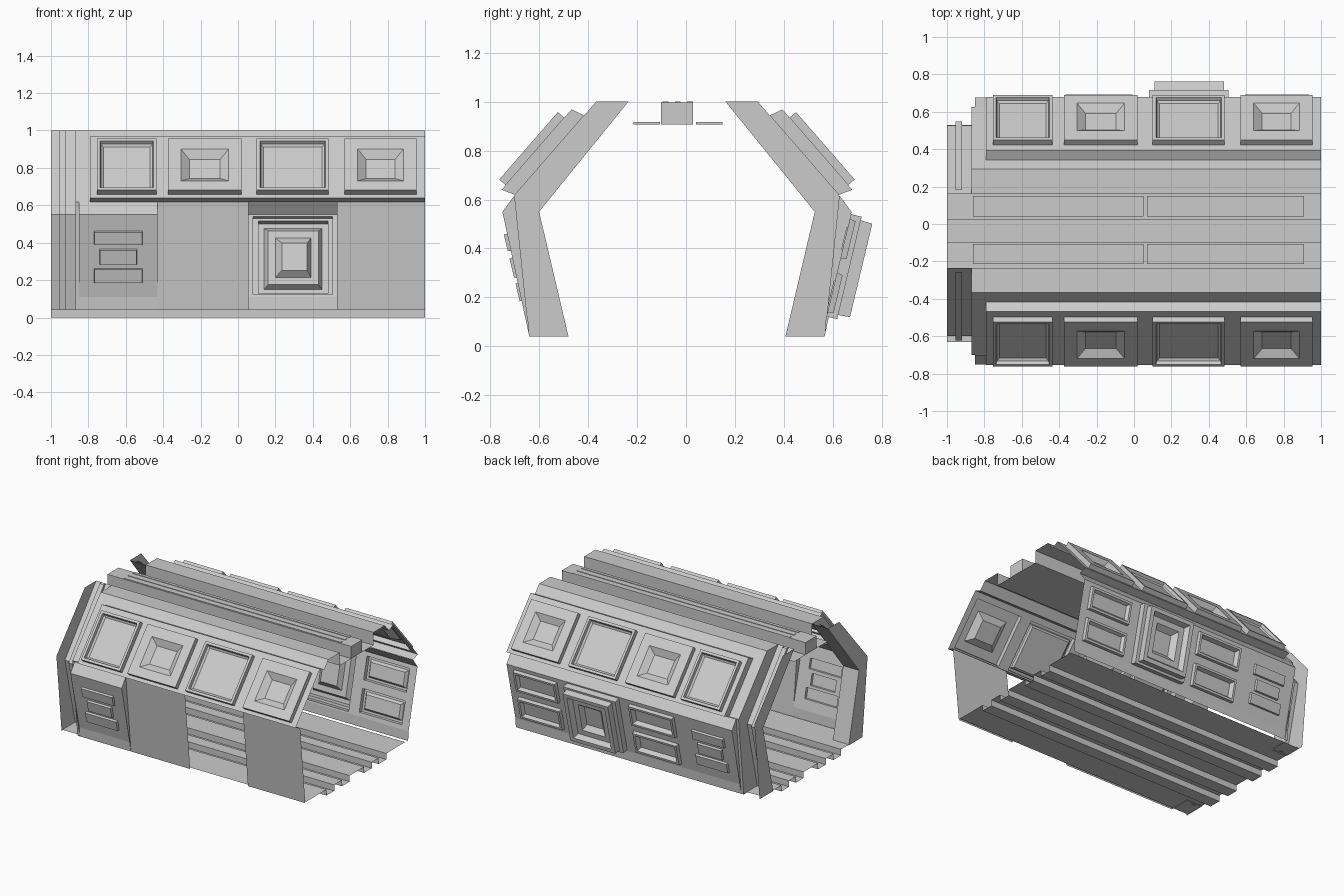
import bpy, bmesh
from mathutils import Vector

if "Cube" in bpy.data.objects:
    bpy.data.objects.remove(bpy.data.objects["Cube"])

CY = -0.037                      # mirror plane of the two walls
T, B, F = (-.367, 1.0), (-.70, .617), (-.64, .04)     # outer wall outline (y, z)
U, L = (-.75, .55), (-.645, .11)                      # bulged lower panel face
INNER = [(-.235, 1.0), (-.60, .55), (-.48, .04)]      # inner rib outline


def my(y, back):
    return 2 * CY - y if back else y


def finish(bm, name):
    bmesh.ops.remove_doubles(bm, verts=bm.verts, dist=1e-5)
    bmesh.ops.recalc_face_normals(bm, faces=bm.faces)
    me = bpy.data.meshes.new(name)
    bm.to_mesh(me)
    bm.free()
    ob = bpy.data.objects.new(name, me)
    bpy.context.collection.objects.link(ob)
    return ob


def face(bm, pts):
    bm.faces.new([bm.verts.new(p) for p in pts])


def strip(bm, prof, x0, x1, back=False):
    """Sheet swept along x from a (y, z) profile."""
    for (a, b), (c, d) in zip(prof, prof[1:]):
        a, c = my(a, back), my(c, back)
        face(bm, [(x0, a, b), (x1, a, b), (x1, c, d), (x0, c, d)])


def plane(p, q, back):
    """Maps (x, distance down the wall, height above it) to a point."""
    p, q = Vector(p), Vector(q)
    d = (q - p).normalized()
    n = Vector((d.y, -d.x))
    if n.x > 0:
        n = -n

    def at(x, s, h):
        v = p + d * s + n * h
        return (x, my(v.x, back), v.y)
    return at


def nested(bm, at, rects):
    """Stepped panel: rectangles (x0, x1, s0, s1, h) joined in turn, last one capped."""
    loops = [[at(a, c, h), at(b, c, h), at(b, d, h), at(a, d, h)] for a, b, c, d, h in rects]
    for p, q in zip(loops, loops[1:]):
        for i in range(4):
            j = (i + 1) % 4
            if (Vector(p[i]) - Vector(q[i])).length + (Vector(p[j]) - Vector(q[j])).length > 1e-5:
                face(bm, [p[i], p[j], q[j], q[i]])
    face(bm, loops[-1])


def inset(r, m, h):
    return (r[0] + m, r[1] - m, r[2] + m, r[3] - m, h)


def upper_wall(back):
    bm = bmesh.new()
    at = plane(T, B, back)
    H, P = .055, .09
    # border and step up to the raised layer
    for x0, x1, s0, s1, h0, h1 in ((-.87, 1, 0, .075, 0, 0), (-.79, 1, .075, .09, 0, H),
                                   (-.79, 1, .505, .525, 0, H)):
        face(bm, [at(x0, s0, h0), at(x1, s0, h0), at(x1, s1, h1), at(x0, s1, h1)])
    face(bm, [at(-.87, .075, 0), at(-.79, .075, 0), at(-.79, .505, 0), at(-.87, .505, 0)])
    face(bm, [at(-.79, .075, 0), at(-.79, .09, H), at(-.79, .525, H), at(-.79, .505, 0)])
    # four panels, alternating wide window and small tapered recess
    xs = [-.79, -.405, .06, .527, 1]
    px = [(-.755, -.435), (-.375, .02), (.10, .485), (.57, .955)]
    for i, (a, b) in enumerate(px):
        r = (a, b, .135, .50, 0)
        steps = [(xs[i], xs[i + 1], .09, .525, H), inset(r, 0, H), inset(r, 0, P)]
        if i % 2:
            o = (a + .07, b - .07, .21, .435, P)
            steps += [o, inset(o, .045, .057)]
        else:
            steps += [inset(r, .018, P), inset(r, .022, .07), inset(r, .035, .06)]
        nested(bm, at, steps)
    # flat top edge and riser down to the ceiling
    strip(bm, [T, INNER[0], (INNER[0][0], .905)], -.87, 1, back)
    finish(bm, ("back" if back else "front") + "_upper_wall")


def end_rib(back):
    """Recessed channel between two flank plates at the open end."""
    bm = bmesh.new()
    strip(bm, INNER, -1, -.87, back)
    outline = [INNER[0], T, B, F, INNER[2], INNER[1]]
    for x in (-.87, -1):
        for q in ((0, 1, 2, 5), (5, 2, 3, 4)):
            face(bm, [(x, my(outline[k][0], back), outline[k][1]) for k in q])
    # raised band along the channel
    band = [(y - .022, z) for y, z in INNER]
    strip(bm, band, -.955, -.92, back)
    for x in (-.955, -.92):
        for i in (0, 1):
            face(bm, [(x, my(y, back), z) for y, z in (INNER[i], INNER[i + 1], band[i + 1], band[i])])
    finish(bm, ("back" if back else "front") + "_end_rib")


def wedge(bm, x0, x1, back):
    """Top and bottom ledges of a bulged lower panel."""
    strip(bm, [B, U], x0, x1, back)
    strip(bm, [L, F], x0, x1, back)


def wedge_side(bm, x, back):
    face(bm, [(x, my(y, back), z) for y, z in (B, U, L, F)])


S = .4524                         # length of the bulged face


def vent_panel(bm, at, x0, x1):
    """Panel with three small raised plates."""
    plates = [(.08, .09, .165), (.11, .19, .275), (.08, .295, .375)]
    cuts = [0, .178, .285, S]
    for i, (m, s0, s1) in enumerate(plates):
        r = (x0 + m, x1 - m, s0, s1, 0)
        nested(bm, at, [(x0, x1, cuts[i], cuts[i + 1], 0), r, inset(r, .003, .016)])


def double_panel(bm, at, x0, x1, depth):
    """Panel with two framed recesses."""
    for s0, s1 in ((0, S / 2), (S / 2, S)):
        r = (x0 + .06, x1 - .06, s0 + .03, s1 - .03, 0)
        nested(bm, at, [(x0, x1, s0, s1, 0), r, inset(r, .004, .025),
                        inset(r, .02, .025), inset(r, .035, depth)])


# front lower wall: vent panel, plain sheets and an open doorway
bm = bmesh.new()
wedge(bm, -.85, -.43, False)
vent_panel(bm, plane(U, L, False), -.85, -.43)
wedge_side(bm, -.85, False)
wedge_side(bm, -.43, False)
for a, b in ((-.87, -.85), (-.43, .055), (.53, 1)):
    strip(bm, [B, F], a, b)
finish(bm, "front_lower_wall")

# back lower wall: vent panel, double panel, projecting hatch, double panel
bm = bmesh.new()
at = plane(U, L, True)
wedge(bm, -.85, 1, True)
wedge_side(bm, -.85, True)
strip(bm, [B, F], -.87, -.85, True)
vent_panel(bm, at, -.85, -.43)
double_panel(bm, at, -.43, .055, -.005)
nested(bm, at, [(.055, .53, 0, S, 0), (.08, .505, .01, .44, 0), (.08, .505, .01, .44, .045),
                (.11, .48, .025, .423, .045), (.11, .48, .028, .42, .094), (.14, .45, .055, .39, .094),
                (.16, .43, .075, .37, .06), (.20, .39, .115, .33, .06), (.235, .37, .15, .30, .025)])
double_panel(bm, at, .53, 1, .005)
finish(bm, "back_lower_wall")

for back in (False, True):
    upper_wall(back)
    end_rib(back)

# floor sheet with narrow ridges underneath
bm = bmesh.new()
prof = [(-.63, .045)]
for a, b in ((-.39, -.30), (-.21, -.12), (.05, .14), (.22, .31)):
    prof += [(a, .045), (a, 0), (b, 0), (b, .045)]
prof.append((.53, .045))
strip(bm, prof, -1, 1)
finish(bm, "floor")

# ceiling sheet
bm = bmesh.new()
strip(bm, [(-.235, .905), (.161, .905)], -1, 1)
finish(bm, "ceiling")


def box(name, x0, x1, y0, y1, z0, z1):
    bm = bmesh.new()
    bmesh.ops.create_cube(bm, size=1)
    for v in bm.verts:
        v.co = ((x0, x1)[v.co.x > 0], (y0, y1)[v.co.y > 0], (z0, z1)[v.co.z > 0])
    finish(bm, name)


# roof beam with strips, and thin plates either side
box("roof_beam", -1, 1, -.102, .028, .906, .996)
for y0, y1 in ((.005, .028), (-.045, -.022), (-.095, -.072)):
    box("beam_strip", -.87, .91, y0, y1, .99, 1.0)
for x0, x1 in ((-.86, .05), (.07, .91)):
    for y0, y1 in ((-.215, -.106), (.04, .15)):
        box("ceiling_plate", x0, x1, y0, y1, .906, .917)
